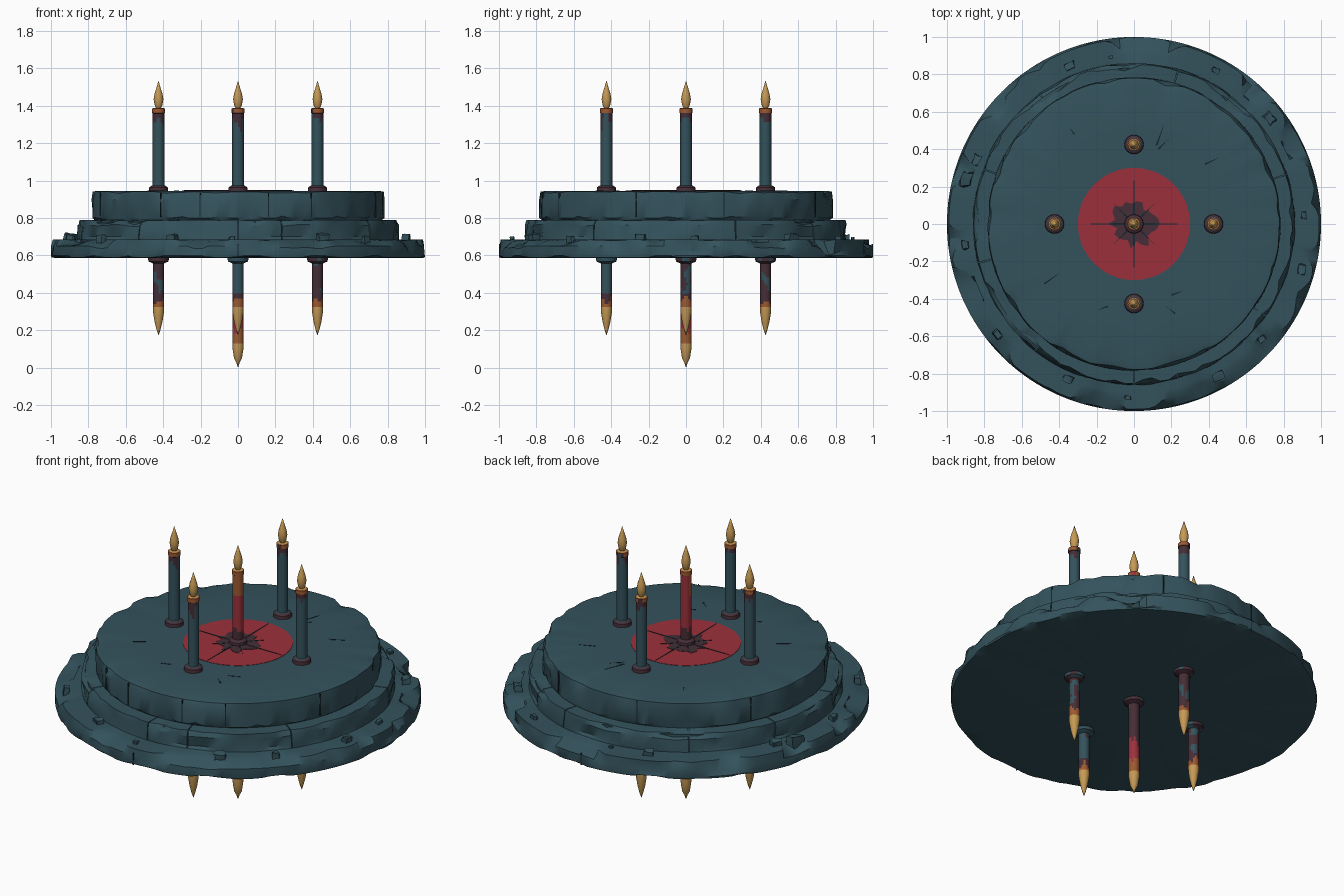
import bpy, bmesh, math, random
from mathutils import Vector, Matrix, noise

random.seed(7)
TAU = math.tau
cube = bpy.data.objects.get("Cube")
if cube:
    bpy.data.objects.remove(cube, do_unlink=True)

# Materials, in the order used by the material indices
PALETTE = {
    "teal_stone": (0.034, 0.085, 0.108),
    "dark_seam": (0.008, 0.02, 0.026),
    "red_enamel": (0.33, 0.03, 0.045),
    "purple_rust": (0.06, 0.027, 0.038),
    "orange_rust": (0.34, 0.1, 0.03),
    "gold": (0.56, 0.32, 0.09),
}
TEAL, SEAM, RED, PURPLE, ORANGE, GOLD = range(len(PALETTE))
materials = []
for mat_name, rgb in PALETTE.items():
    mat = bpy.data.materials.new(mat_name)
    mat.use_nodes = True
    mat.diffuse_color = (*rgb, 1)
    shader = next(n for n in mat.node_tree.nodes if n.type == "BSDF_PRINCIPLED")
    shader.inputs["Base Color"].default_value = (*rgb, 1)
    shader.inputs["Roughness"].default_value = 0.8
    materials.append(mat)


def finish(name, bm, rule=None, smooth=True):
    """Turn a bmesh into an object; rule gives a material from a face centre."""
    bmesh.ops.recalc_face_normals(bm, faces=bm.faces)
    for face in bm.faces:
        face.smooth = smooth
        if rule:
            face.material_index = rule(face.calc_center_median())
    mesh = bpy.data.meshes.new(name)
    bm.to_mesh(mesh)
    bm.free()
    mesh.set_sharp_from_angle(angle=math.radians(32))
    for mat in materials:
        mesh.materials.append(mat)
    obj = bpy.data.objects.new(name, mesh)
    bpy.context.collection.objects.link(obj)
    return obj


def lathe(name, profile, sides, arc=None, chips=None, rule=None, at=(0, 0)):
    """Spin a profile round z, or through an arc with capped ends.
    chips maps a profile index to (inward, downward) wear."""
    bm = bmesh.new()
    start, end = arc or (0, TAU)
    columns = []
    for i in range(sides + (1 if arc else 0)):
        a = start + (end - start) * i / sides
        column = []
        for j, (r, z) in enumerate(profile):
            if chips and j in chips:
                n = noise.noise(Vector((math.cos(a), math.sin(a), z * 3)) * 7)
                n = max(0, n + 0.1)
                r -= chips[j][0] * n
                z -= chips[j][1] * n
            column.append(bm.verts.new((at[0] + r * math.cos(a), at[1] + r * math.sin(a), z)))
        columns.append(column)
    count = len(profile)
    for i in range(sides):
        left, right = columns[i], columns[(i + 1) % len(columns)]
        for j in range(count if arc else count - 1):
            k = (j + 1) % count
            bm.faces.new((left[j], right[j], right[k], left[k]))
    if arc:
        bm.faces.new(columns[0])
        bm.faces.new(columns[-1])
    bmesh.ops.remove_doubles(bm, verts=bm.verts, dist=1e-5)
    return finish(name, bm, rule)


def plate(name, outline, z, height, material):
    """Thin flat plate from a 2D outline."""
    bm = bmesh.new()
    face = bm.faces.new([bm.verts.new((x, y, z)) for x, y in outline])
    grown = bmesh.ops.extrude_face_region(bm, geom=[face])["geom"]
    bmesh.ops.translate(bm, vec=(0, 0, height),
                        verts=[v for v in grown if isinstance(v, bmesh.types.BMVert)])
    return finish(name, bm, lambda c: material, smooth=False)


def polar(r, a):
    return r * math.cos(a), r * math.sin(a)


# Stepped stone dais: broad base, core and upper drum
lathe("base_slab", [(0, 0.585), (0.96, 0.585), (0.998, 0.588), (1, 0.6), (1, 0.65),
                    (0.99, 0.685), (0.9, 0.685), (0, 0.685)], 160,
      chips={1: (0.1, 0), 2: (0.01, -0.02), 4: (0.03, 0.05), 5: (0.12, 0.02)})
lathe("middle_core", [(0, 0.68), (0.835, 0.68), (0.835, 0.78), (0, 0.78)], 96)
TOP = 0.945
lathe("upper_drum", [(0, 0.79), (0.77, 0.79), (0.785, 0.8), (0.785, 0.9),
                     (0.78, TOP - 0.004), (0.755, TOP), (0.5, TOP), (0, TOP)], 144,
      chips={2: (0.02, -0.06), 3: (0.015, 0.02), 4: (0.03, 0.015), 5: (0.06, 0)})

# Ring of curved blocks with open joints
joints = [math.radians(d) for d in (18, 53, 74, 126, 160, 194, 232, 270, 286, 325, 378)]
for n, (a, b) in enumerate(zip(joints, joints[1:])):
    lathe(f"ring_block_{n}", [(0.74, 0.68), (0.86, 0.68), (0.862, 0.7), (0.86, 0.765),
                              (0.853, 0.79), (0.74, 0.79)],
          max(4, int((b - a) * 18)), arc=(a + 0.003, b - 0.003),
          chips={2: (0.03, 0), 3: (0.02, 0.02), 4: (0.05, 0.01)})


# Vertical joints on the drum and base rims
def rim_joint(name, degrees, radius, low, high):
    bm = bmesh.new()
    bmesh.ops.create_cube(bm, size=1, matrix=(
        Matrix.Rotation(math.radians(degrees), 4, "Z")
        @ Matrix.Translation((radius - 0.002, 0, (low + high) / 2))
        @ Matrix.Diagonal((0.008, 0.005, high - low, 1))))
    finish(name, bm, lambda c: SEAM, smooth=False)


for n, degrees in enumerate((15, 62, 105, 152, 200, 238, 255, 282, 300, 340)):
    rim_joint(f"drum_joint_{n}", degrees, 0.783, 0.805, 0.935)
for n, degrees in enumerate((90, 270)):
    rim_joint(f"base_joint_{n}", degrees, 0.998, 0.59, 0.66)

# Broken stones on the ledge
stones = [(165, 0.93, 0.05), (158, 0.91, 0.035), (112, 0.91, 0.035), (62, 0.93, 0.025),
          (38, 0.92, 0.04), (345, 0.93, 0.035), (299, 0.93, 0.04), (247, 0.9, 0.035),
          (219, 0.94, 0.03), (98, 0.9, 0.015), (268, 0.93, 0.02), (3, 0.91, 0.025),
          (187, 0.91, 0.03), (318, 0.92, 0.025)]
for n, (degrees, radius, size) in enumerate(stones):
    bm = bmesh.new()
    bmesh.ops.create_cube(bm, size=1.5)
    bmesh.ops.subdivide_edges(bm, edges=bm.edges, cuts=1, use_grid_fill=True)
    for v in bm.verts:
        v.co += Vector([random.uniform(-0.2, 0.2) for _ in range(3)])
    x, y = polar(radius, math.radians(degrees))
    bmesh.ops.transform(bm, verts=bm.verts, matrix=(
        Matrix.Translation((x, y, 0.685)) @ Matrix.Rotation(math.radians(degrees), 4, "Z")
        @ Matrix.Diagonal((size * 0.7, size, min(size, 0.04), 1))))
    finish(f"ledge_stone_{n}", bm, smooth=False)

# Red central disc, rusty patch and radiating cracks
plate("red_disc", [polar(0.3, TAU * i / 64) for i in range(64)], TOP - 0.002, 0.004, RED)
plate("rust_patch", [polar(random.uniform(0.09, 0.145), TAU * i / 26) for i in range(26)],
      TOP, 0.004, PURPLE)


def crack(name, x, y, angle, length, width, z):
    along = Vector((math.cos(angle), math.sin(angle))) * length
    side = Vector((-along.y, along.x)).normalized() * width / 2
    root = Vector((x, y))
    plate(name, [root - side, root + along, root + side], z, 0.002, SEAM)


for n in range(8):
    a = TAU * n / 8
    crack(f"disc_crack_{n}", *polar(0.03, a), a, 0.26 if n % 2 == 0 else 0.12, 0.012, TOP + 0.003)
for n, (x, y, degrees, length) in enumerate([
        (0.12, 0.42, 70, 0.13), (0.13, 0.4, 45, 0.08), (0.38, 0.32, 25, 0.09),
        (-0.32, 0.48, 125, 0.04), (-0.48, -0.32, 35, 0.11), (0.2, -0.38, 20, 0.07),
        (0.22, -0.48, 140, 0.06), (-0.14, -0.44, 200, 0.06)]):
    crack(f"top_crack_{n}", x, y, math.radians(degrees), length, 0.01, TOP - 0.0005)


# Candles above and hanging spikes below, with patchy rust
def patch(c, scale=14):
    return noise.noise(Vector((c.x * 30, c.y * 30, c.z * scale)))


def candle_rule(centre):
    def rule(c):
        n = patch(c)
        if c.z > 1.388:
            return GOLD
        if c.z > 1.37 + 0.02 * n:
            return ORANGE
        if centre:
            if c.z < 1.03 + 0.06 * n:
                return PURPLE
            return ORANGE if c.z > 1.24 and c.y < 0.01 else RED
        if c.z < 0.972:
            return PURPLE
        return PURPLE if c.z > 1.34 + 0.08 * n else TEAL
    return rule


def spike_rule(centre, tip, teal):
    def rule(c):
        n = patch(c)
        if c.z < tip:
            return GOLD
        if centre:
            if c.z < 0.32 + 0.08 * n:
                return ORANGE if c.z < 0.2 + 0.1 * n else RED
            return TEAL if n > 0.3 else PURPLE
        if c.z < tip + 0.03 + 0.04 * n:
            return ORANGE
        return TEAL if (c.z > 0.4 and n > (-0.5 if teal else 0.22)) else PURPLE
    return rule


def shaft(r, low, high, steps=16):
    return [(r, low + (high - low) * i / steps) for i in range(steps + 1)]


D = 0.425
spots = {"centre": (0, 0), "left": (D, 0), "right": (-D, 0), "front": (0, -D), "back": (0, D)}
for spot, at in spots.items():
    middle = spot == "centre"
    lathe(f"{spot}_candle", [(0, TOP), (0.052, TOP), (0.05, 0.964), (0.038, 0.972)]
          + shaft(0.031, 0.975, 1.36)
          + [(0.034, 1.362), (0.034, 1.385), (0.028, 1.388), (0.014, 1.389)]
          + [(0.021, 1.405), (0.026, 1.435), (0.021, 1.465), (0.01, 1.5), (0, 1.535)],
          16, rule=candle_rule(middle), at=at)
    tip, end = (0.13, 0.0) if middle else (0.325, 0.172)
    lathe(f"{spot}_spike", [(0, 0.587), (0.056, 0.587), (0.054, 0.568), (0.036, 0.56)]
          + shaft(0.03, 0.557, tip)
          + [(0.029, tip - 0.03), (0.021, tip - 0.08), (0.01, end + 0.03), (0, end)],
          16, rule=spike_rule(middle, tip, spot == "front"), at=at)
